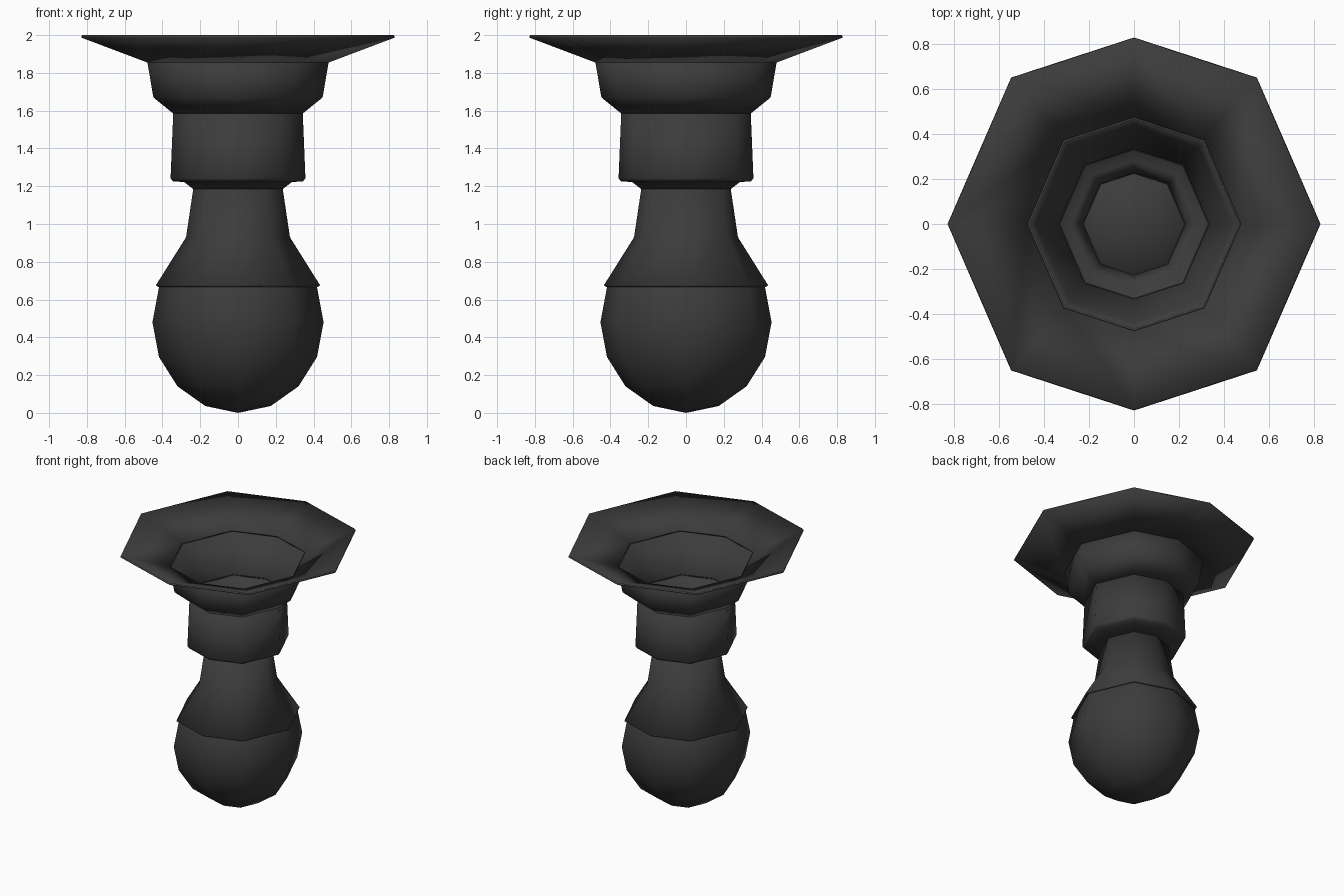
import bpy
import bmesh
import math

cube = bpy.data.objects.get("Cube")
if cube:
    bpy.data.objects.remove(cube, do_unlink=True)

# Single dark finish
dark = bpy.data.materials.new("charcoal")
dark.use_nodes = True
colour = (0.045, 0.045, 0.045, 1)
dark.diffuse_color = colour
dark.node_tree.nodes["Principled BSDF"].inputs["Base Color"].default_value = colour

# Slightly uneven octagon shared by every part
ANGLES = [math.radians(a) for a in (0, 50, 90, 130, 180, 230, 270, 310)]
WALL = 0.014


def lathe(name, profile, wall=0.0):
    """Sweep a bottom-to-top (radius, height) profile round the octagon."""
    bm = bmesh.new()
    rings = [[bm.verts.new((r * math.cos(a) * (1 if i % 2 == 0 else 1.025),
                            r * math.sin(a) * (1 if i % 2 == 0 else 1.025), z))
              for i, a in enumerate(ANGLES)] for r, z in profile]
    for low, high in zip(rings, rings[1:]):
        for i in range(len(ANGLES)):
            j = (i + 1) % len(ANGLES)
            bm.faces.new((low[i], low[j], high[j], high[i]))
    bmesh.ops.remove_doubles(bm, verts=bm.verts, dist=0.0005)
    mesh = bpy.data.meshes.new(name)
    bm.to_mesh(mesh)
    bm.free()
    mesh.materials.append(dark)
    obj = bpy.data.objects.new(name, mesh)
    bpy.context.collection.objects.link(obj)
    bpy.ops.object.select_all(action="DESELECT")
    obj.select_set(True)
    bpy.context.view_layer.objects.active = obj
    bpy.ops.object.shade_smooth_by_angle(angle=math.radians(54))
    if wall:
        shell = obj.modifiers.new("wall", "SOLIDIFY")
        shell.thickness = wall
        shell.offset = -1
    return obj


# Bulb: full faceted ball, its crown hidden in the skirt
steps = [math.radians(-90 + 22.5 * k) for k in range(9)]
lathe("bulb", [(0.453 * math.cos(t), 0.48 + 0.48 * math.sin(t)) for t in steps])

# Open shell parts, from the skirt over the bulb up to the flared rim
lathe("neck_skirt", [(0.435, 0.675), (0.275, 0.93), (0.237, 1.185)], WALL)
lathe("collar", [(0.237, 1.185), (0.285, 1.222), (0.345, 1.226),
                 (0.357, 1.243), (0.343, 1.585)], WALL)
lathe("cup", [(0.343, 1.585), (0.448, 1.67), (0.48, 1.858)], WALL)
lathe("flared_rim", [(0.48, 1.855), (0.83, 1.987)], WALL)
